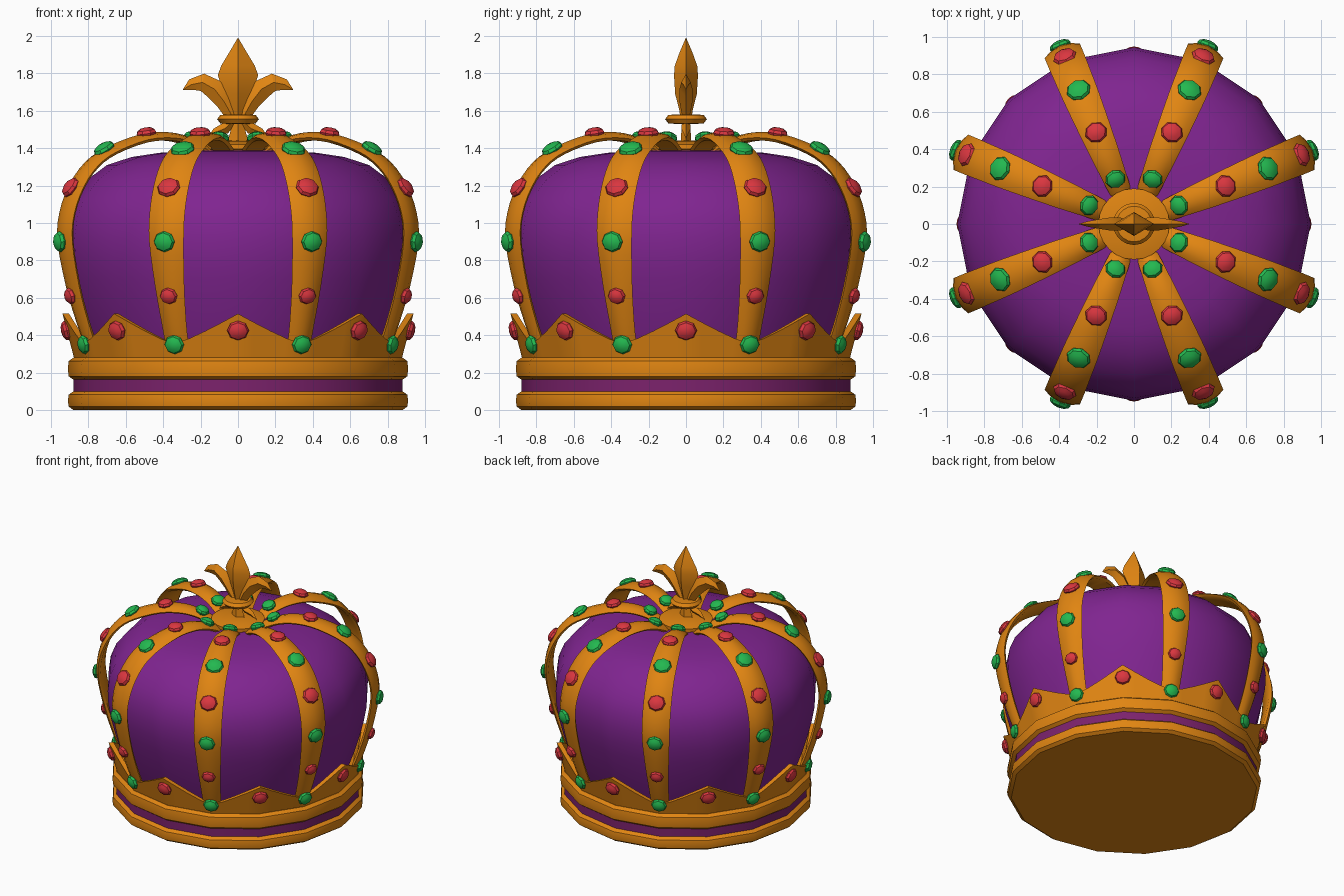
import bpy, bmesh, math
from mathutils import Vector, Matrix

if "Cube" in bpy.data.objects:
    bpy.data.objects.remove(bpy.data.objects["Cube"])


def material(name, rgb):
    m = bpy.data.materials.new(name)
    m.diffuse_color = (*rgb, 1)
    m.use_nodes = True
    m.node_tree.nodes["Principled BSDF"].inputs["Base Color"].default_value = m.diffuse_color
    return m


GOLD = material("gold", (0.75, 0.235, 0.006))
VELVET = material("purple_velvet", (0.215, 0.018, 0.28))
WINE = material("wine_band", (0.20, 0.016, 0.15))
RED = material("red_gem", (0.70, 0.037, 0.05))
GREEN = material("green_gem", (0.017, 0.48, 0.08))


def finish(bm, name, mat, smooth=35):
    bmesh.ops.remove_doubles(bm, verts=bm.verts, dist=1e-5)
    bmesh.ops.recalc_face_normals(bm, faces=bm.faces)
    me = bpy.data.meshes.new(name)
    bm.to_mesh(me)
    bm.free()
    me.materials.append(mat)
    ob = bpy.data.objects.new(name, me)
    bpy.context.collection.objects.link(ob)
    if smooth:
        bpy.ops.object.select_all(action='DESELECT')
        ob.select_set(True)
        bpy.context.view_layer.objects.active = ob
        bpy.ops.object.shade_smooth_by_angle(angle=math.radians(smooth))
    return ob


def loft(bm, rings, loop=False):
    """Skin a list of closed point rings; loop joins last to first, else cap ends."""
    vs = [[bm.verts.new(p) for p in ring] for ring in rings]
    n = len(vs[0])
    for i in range(len(vs) if loop else len(vs) - 1):
        a, b = vs[i], vs[(i + 1) % len(vs)]
        for j in range(n):
            k = (j + 1) % n
            bm.faces.new((a[j], a[k], b[k], b[j]))
    if not loop:
        bm.faces.new(vs[0])
        bm.faces.new(vs[-1])


def lathe(name, profile, mat, n=16, smooth=35):
    bm = bmesh.new()
    loft(bm, [[(r * math.cos(math.tau * i / n), r * math.sin(math.tau * i / n), z)
               for i in range(n)] for r, z in profile])
    return finish(bm, name, mat, smooth)


def spline(pts, steps=3):
    """Catmull-Rom through tuples."""
    p = [Vector(q) for q in pts]
    p = [2 * p[0] - p[1]] + p + [2 * p[-1] - p[-2]]
    out = []
    for i in range(1, len(p) - 2):
        a, b, c, d = p[i - 1:i + 3]
        for s in range(steps):
            t = s / steps
            out.append(0.5 * (2 * b + (c - a) * t + (2 * a - 5 * b + 4 * c - d) * t * t
                              + (3 * b - a - 3 * c + d) * t ** 3))
    return out + [p[-2]]


# base bands and velvet
lathe("lower_band", [(0.88, 0), (0.905, 0.018), (0.91, 0.05), (0.905, 0.082), (0.88, 0.10)], GOLD)
lathe("inset_band", [(0.88, 0.08), (0.88, 0.18)], WINE)
lathe("upper_band", [(0.88, 0.162), (0.905, 0.18), (0.91, 0.22), (0.905, 0.262), (0.88, 0.28)], GOLD)
lathe("velvet_dome", spline([(0.78, 0.26), (0.85, 0.45), (0.92, 0.70), (0.945, 0.92), (0.89, 1.13),
                             (0.70, 1.31), (0.42, 1.375), (0.10, 1.39)], 2), VELVET)

# zigzag coronet with eight flared points
bm = bmesh.new()
rings = []
N = 64
for i in range(N):
    a = math.tau * i / N
    t = abs((i % 8) - 4) / 4            # 1 at points, 0 at valleys
    top = 0.355 + 0.16 * t ** 1.25
    step = math.tau / 16
    facet = math.cos(step / 2) / math.cos(a % step - step / 2)
    ring = []
    for off, z in ((0, 0.26), (0, top), (-0.035, top), (-0.035, 0.26)):
        r = (0.872 + 0.26 * (z - 0.26)) * facet + off
        ring.append((r * math.cos(a), r * math.sin(a), z))
    rings.append(ring)
loft(bm, rings, loop=True)
finish(bm, "coronet_points", GOLD, 30)

# eight arched ribs: crest radius, crest height, half width
path = spline([(0.865, 0.30, 0.065), (0.925, 0.46, 0.072), (0.985, 0.66, 0.085), (1.03, 0.90, 0.1),
               (1.018, 1.06, 0.102), (0.96, 1.21, 0.102), (0.87, 1.33, 0.1), (0.75, 1.41, 0.097),
               (0.56, 1.475, 0.087), (0.40, 1.485, 0.077), (0.28, 1.46, 0.067),
               (0.18, 1.415, 0.058), (0.07, 1.36, 0.03)])
SECTION = [(-1, -0.03), (-0.6, -0.01), (0, 0), (0.6, -0.01), (1, -0.03), (0.8, -0.045), (-0.8, -0.045)]
bm = bmesh.new()
for k in range(8):
    rot = Matrix.Rotation(math.radians(22.5 + 45 * k), 3, 'Z')
    rings = []
    for i, p in enumerate(path):
        d = path[min(i + 1, len(path) - 1)] - path[max(i - 1, 0)]
        nrm = Vector((d.y, 0, -d.x)).normalized()
        rings.append([rot @ (Vector((p.x, p.z * w, p.y)) + nrm * h) for w, h in SECTION])
    loft(bm, rings)
finish(bm, "arched_ribs", GOLD, 40)


# gems: radius, height, normal pitch, colour, size
def add_gem(bm, ang, r, z, pitch, size):
    a, p = math.radians(ang), math.radians(pitch)
    rad = Vector((math.cos(a), math.sin(a), 0))
    n = rad * math.cos(p) + Vector((0, 0, math.sin(p)))
    t = Vector((-math.sin(a), math.cos(a), 0))
    u = n.cross(t)
    m = Matrix((t, u, n)).transposed().to_4x4()
    m.translation = rad * r + Vector((0, 0, z))
    bmesh.ops.create_uvsphere(bm, u_segments=8, v_segments=6, radius=1,
                              matrix=m @ Matrix.Diagonal((size * 1.08, size, 0.032, 1)))


GEMS = [(0.89, 0.35, -10, GREEN, 0.052), (0.968, 0.61, -16, RED, 0.046), (1.03, 0.90, -4, GREEN, 0.056),
        (0.968, 1.19, 35, RED, 0.06), (0.775, 1.395, 57, GREEN, 0.062), (0.53, 1.48, 80, RED, 0.056),
        (0.26, 1.455, 112, GREEN, 0.052)]
for mat, name in ((RED, "red_gems"), (GREEN, "green_gems")):
    bm = bmesh.new()
    for k in range(8):
        for r, z, pitch, col, size in GEMS:
            if col is mat:
                add_gem(bm, 22.5 + 45 * k, r, z, pitch, size)
        if mat is RED:
            add_gem(bm, 45 * k, 0.915, 0.425, -14, 0.054)
    finish(bm, name, mat, 30)

# finial seat and collar
lathe("finial_seat", [(0.13, 1.375), (0.19, 1.395), (0.19, 1.42), (0.13, 1.435), (0.05, 1.44)], GOLD, 24)
lathe("finial_collar", [(0.06, 1.53), (0.095, 1.533), (0.112, 1.555), (0.095, 1.577), (0.06, 1.58)], GOLD, 20)

# fleur finial: petals with diamond section (x, z, half width, half depth)
bm = bmesh.new()


def petal(stations):
    rings = []
    for i, (x, z, w, d) in enumerate(stations):
        a, b = stations[max(i - 1, 0)], stations[min(i + 1, len(stations) - 1)]
        t = Vector((b[0] - a[0], 0, b[1] - a[1])).normalized()
        s = Vector((t.z, 0, -t.x))
        c, y = Vector((x, 0, z)), Vector((0, d, 0))
        rings.append([c + s * w, c + y, c - s * w, c - y])
    loft(bm, rings)


petal([(0, 1.55, 0.03, 0.03), (0, 1.60, 0.04, 0.035), (0, 1.69, 0.075, 0.058), (0, 1.79, 0.108, 0.064),
       (0, 1.84, 0.09, 0.06), (0, 1.91, 0.048, 0.035), (0, 1.99, 0.001, 0.001)])
petal([(0, 1.56, 0.03, 0.02), (0, 1.49, 0.04, 0.025), (0, 1.39, 0.07, 0.03)])
for s in (-1, 1):
    petal([(s * 0.03, 1.57, 0.035, 0.02), (s * 0.075, 1.65, 0.045, 0.035), (s * 0.125, 1.715, 0.055, 0.035),
           (s * 0.19, 1.752, 0.047, 0.025), (s * 0.25, 1.74, 0.03, 0.014), (s * 0.295, 1.712, 0.001, 0.001)])
    petal([(s * 0.02, 1.55, 0.02, 0.02), (s * 0.07, 1.505, 0.03, 0.025), (s * 0.12, 1.485, 0.022, 0.015),
           (s * 0.165, 1.45, 0.001, 0.001)])
finish(bm, "fleur_finial", GOLD, 20)
